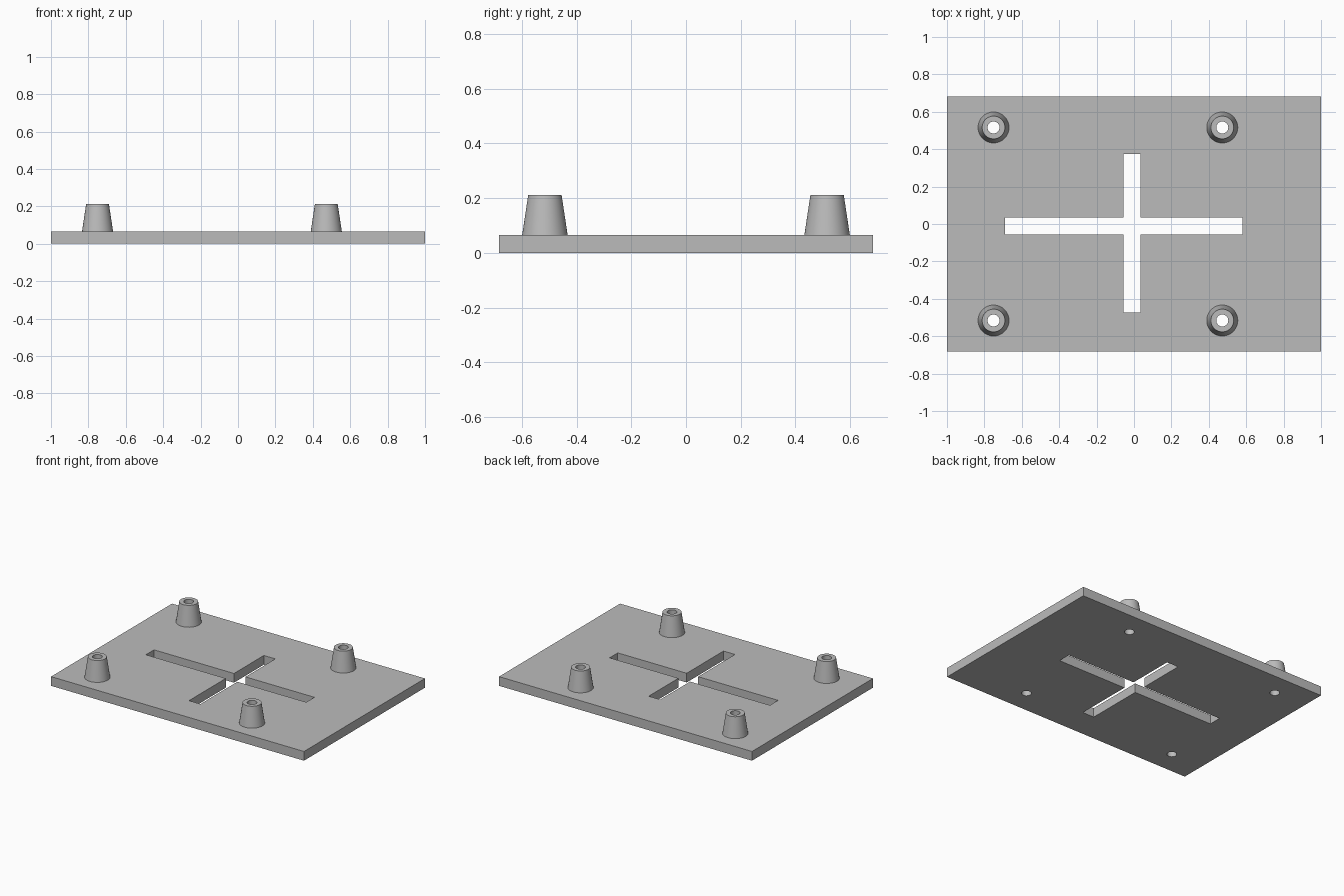
import bpy
import bmesh
import math

if "Cube" in bpy.data.objects:
    bpy.data.objects.remove(bpy.data.objects["Cube"], do_unlink=True)

PLATE_TOP = 0.066
POST_TOP = 0.212
BORE = 0.032
SIDES = 48
POSTS = [(x, y) for x in (-0.751, 0.472) for y in (-0.516, 0.516)]

grey = bpy.data.materials.new("light_grey")
grey.use_nodes = True
colour = (0.5, 0.5, 0.5, 1)
grey.diffuse_color = colour
grey.node_tree.nodes["Principled BSDF"].inputs["Base Color"].default_value = colour


def box(name, x0, x1, y0, y1, z0, z1):
    bpy.ops.mesh.primitive_cube_add(size=1)
    ob = bpy.context.object
    ob.name = name
    ob.location = ((x0 + x1) / 2, (y0 + y1) / 2, (z0 + z1) / 2)
    ob.scale = (x1 - x0, y1 - y0, z1 - z0)
    bpy.ops.object.transform_apply(location=True, rotation=False, scale=True)
    return ob


def cut(target, cutter):
    """Subtract the cutter from the target, then discard it."""
    cutter.hide_render = True
    mod = target.modifiers.new("cut", "BOOLEAN")
    mod.operation = "DIFFERENCE"
    mod.solver = "EXACT"
    mod.object = cutter
    bpy.context.view_layer.objects.active = target
    bpy.ops.object.modifier_apply(modifier=mod.name)
    bpy.data.objects.remove(cutter, do_unlink=True)


def finish(ob):
    ob.data.materials.clear()
    ob.data.materials.append(grey)
    bpy.ops.object.select_all(action="DESELECT")
    ob.select_set(True)
    bpy.context.view_layer.objects.active = ob
    bpy.ops.object.shade_smooth_by_angle(angle=math.radians(30))


# Base plate with a slightly offset cross-shaped slot and four bores
plate = box("base_plate", -1, 1, -0.683, 0.683, 0, PLATE_TOP)
cut(plate, box("long_slot", -0.689, 0.579, -0.056, 0.036, -0.1, 0.2))
cut(plate, box("short_slot", -0.057, 0.034, -0.472, 0.373, -0.1, 0.2))
for x, y in POSTS:
    bpy.ops.mesh.primitive_cylinder_add(vertices=SIDES, radius=BORE, depth=0.4, location=(x, y, 0))
    cut(plate, bpy.context.object)
finish(plate)

# Tapered hollow posts: outer wall, rim and bore as a turned profile
profile = [(0.083, PLATE_TOP), (0.061, POST_TOP), (BORE, POST_TOP), (BORE, PLATE_TOP)]
for (x, y), name in zip(POSTS, ("front_right", "back_right", "front_left", "back_left")):
    bm = bmesh.new()
    verts = [bm.verts.new((r, 0, z)) for r, z in profile]
    edges = [bm.edges.new(pair) for pair in zip(verts, verts[1:])]
    bmesh.ops.spin(bm, geom=verts + edges, axis=(0, 0, 1), cent=(0, 0, 0),
                   angle=math.tau, steps=SIDES, use_duplicate=False)
    bmesh.ops.remove_doubles(bm, verts=bm.verts, dist=0.0001)
    bmesh.ops.recalc_face_normals(bm, faces=bm.faces)
    # Make sure the rim faces upward
    rim = max(bm.faces, key=lambda f: f.calc_center_median().z)
    if rim.normal.z < 0:
        bmesh.ops.reverse_faces(bm, faces=bm.faces)
    mesh = bpy.data.meshes.new(name + "_post")
    bm.to_mesh(mesh)
    bm.free()
    post = bpy.data.objects.new(name + "_post", mesh)
    post.location = (x, y, 0)
    bpy.context.collection.objects.link(post)
    finish(post)
